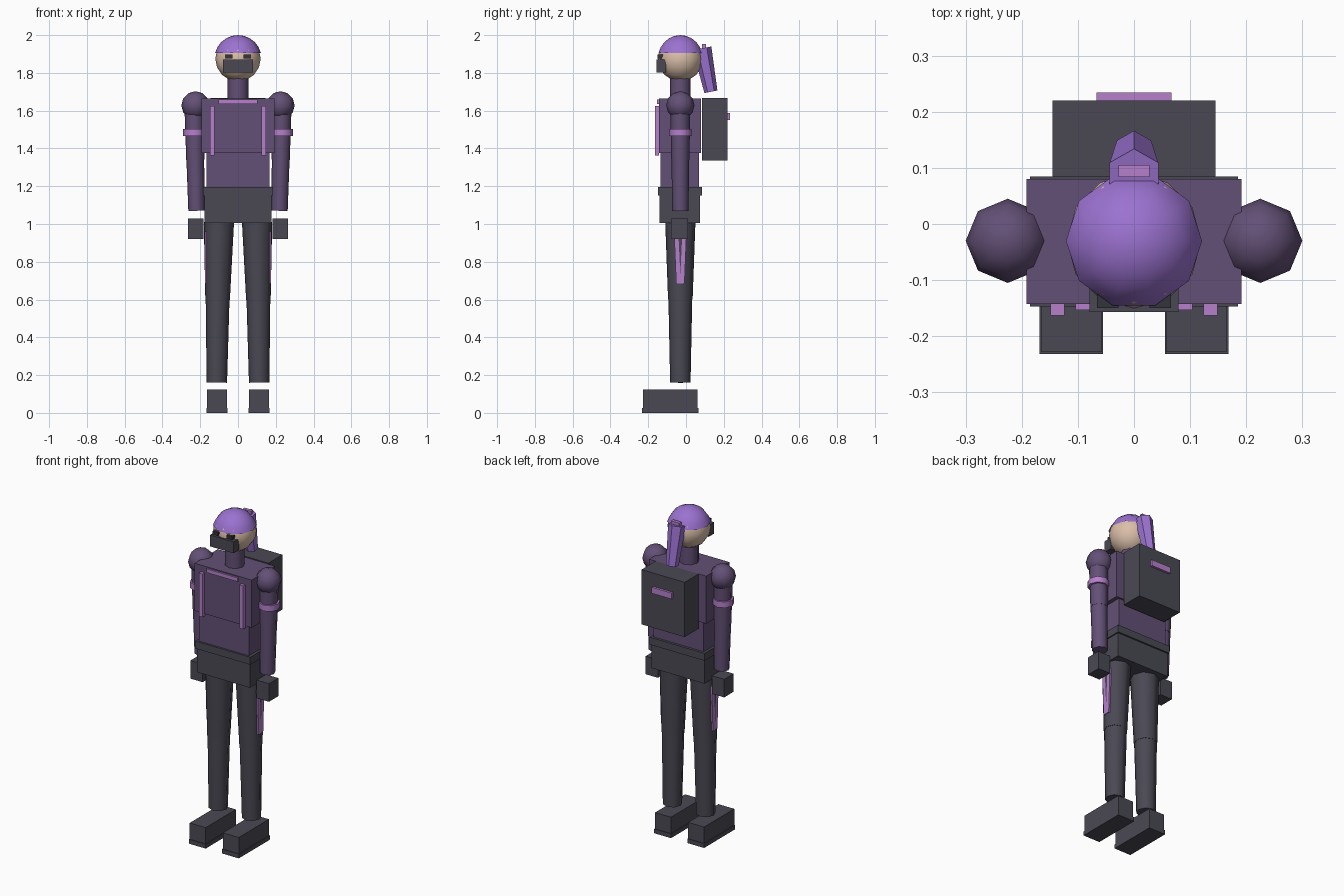
import bpy, bmesh
from math import radians, sin, cos, pi
from mathutils import Vector, Matrix

cube = bpy.data.objects.get("Cube")
if cube:
    bpy.data.objects.remove(cube, do_unlink=True)


def material(name, hex_code):
    srgb = [int(hex_code[i:i + 2], 16) / 255 for i in (0, 2, 4)]
    lin = [c / 12.92 if c <= 0.04045 else ((c + 0.055) / 1.055) ** 2.4 for c in srgb]
    m = bpy.data.materials.new(name)
    m.use_nodes = True
    m.diffuse_color = (*lin, 1)
    m.node_tree.nodes["Principled BSDF"].inputs["Base Color"].default_value = (*lin, 1)
    return m


CLOTH = material("plum cloth", "635076")
DARK = material("charcoal", "4A4954")
EYE = material("eye black", "33333C")
TRIM = material("lilac trim", "B580CB")
HAIR = material("violet hair", "9B72D0")
SKIN = material("skin", "DBBFA9")

BODY_Y = -0.03  # depth of the body axis


def finish(name, bm, mat, smooth=True):
    bmesh.ops.recalc_face_normals(bm, faces=bm.faces)
    mesh = bpy.data.meshes.new(name)
    bm.to_mesh(mesh)
    bm.free()
    mesh.materials.append(mat)
    obj = bpy.data.objects.new(name, mesh)
    bpy.context.collection.objects.link(obj)
    if smooth:
        bpy.ops.object.select_all(action="DESELECT")
        obj.select_set(True)
        bpy.context.view_layer.objects.active = obj
        bpy.ops.object.shade_smooth_by_angle(angle=radians(50))
    return obj


def box(name, mat, x, y, z, taper=1.0):
    """Box from (min, max) ranges; taper scales the depth of its bottom end."""
    bm = bmesh.new()
    bmesh.ops.create_cube(bm, size=1)
    mid = Vector([(a + b) / 2 for a, b in (x, y, z)])
    size = Vector([b - a for a, b in (x, y, z)])
    for v in bm.verts:
        if v.co.z < 0:
            v.co.y *= taper
        v.co = mid + v.co * size
    return finish(name, bm, mat, smooth=False)


def limb(name, mat, top, bottom, r_top, r_bottom, sides=8, turn=0.0):
    """Tapered cylinder between two points."""
    top, bottom = Vector(top), Vector(bottom)
    axis = top - bottom
    bm = bmesh.new()
    bmesh.ops.create_cone(bm, cap_ends=True, segments=sides, radius1=r_bottom,
                          radius2=r_top, depth=axis.length)
    rot = Vector((0, 0, 1)).rotation_difference(axis).to_matrix().to_4x4()
    bm.transform(Matrix.Translation((top + bottom) / 2) @ rot @ Matrix.Rotation(turn, 4, "Z"))
    return finish(name, bm, mat)


def ball(name, mat, centre, r, segments, rings):
    bm = bmesh.new()
    bmesh.ops.create_uvsphere(bm, u_segments=segments, v_segments=rings, radius=r)
    bm.transform(Matrix.Translation(centre))
    return finish(name, bm, mat)


def dome(name, mat, centre, r, segments, rings, sweep):
    """Open top part of a sphere, swept down from its pole."""
    bm = bmesh.new()
    pole = bm.verts.new((0, 0, r))
    last = None
    for i in range(1, rings + 1):
        a = sweep * i / rings
        ring = [bm.verts.new((r * sin(a) * cos(2 * pi * k / segments),
                              r * sin(a) * sin(2 * pi * k / segments), r * cos(a)))
                for k in range(segments)]
        for k in range(segments):
            n = (k + 1) % segments
            if last:
                bm.faces.new((last[k], ring[k], ring[n], last[n]))
            else:
                bm.faces.new((pole, ring[k], ring[n]))
        last = ring
    bm.transform(Matrix.Translation(centre))
    return finish(name, bm, mat)


# Torso
box("chest", CLOTH, (-0.192, 0.192), (-0.143, 0.08), (1.375, 1.665))
box("waist", CLOTH, (-0.168, 0.168), (-0.135, 0.07), (1.18, 1.375))
box("belt", DARK, (-0.185, 0.185), (-0.147, 0.085), (1.15, 1.195))
box("hips", DARK, (-0.178, 0.178), (-0.14, 0.075), (1.005, 1.15))
box("collar_stripe", TRIM, (-0.104, 0.104), (-0.153, -0.14), (1.635, 1.658))
limb("neck", CLOTH, (0, BODY_Y, 1.79), (0, BODY_Y, 1.66), 0.055, 0.055)

# Head, cap of hair and face
ball("head", SKIN, (0, BODY_Y, 1.875), 0.12, 12, 8)
dome("hair_cap", HAIR, (0, BODY_Y, 1.875), 0.125, 10, 5, radians(76))
box("mask", DARK, (-0.079, 0.079), (-0.157, -0.105), (1.803, 1.872))
limb("ponytail", HAIR, (0, 0.085, 1.93), (0, 0.132, 1.70), 0.05, 0.035, 6)
box("hair_tie", TRIM, (-0.028, 0.028), (0.084, 0.105), (1.925, 1.952))

# Backpack
box("backpack", DARK, (-0.145, 0.145), (0.085, 0.22), (1.335, 1.668))
box("backpack_stripe", TRIM, (-0.067, 0.067), (0.215, 0.234), (1.55, 1.587))

# Paired parts
for side, s in (("left", 1), ("right", -1)):
    def span(a, b):
        return tuple(sorted((s * a, s * b)))

    box(side + "_eye", EYE, span(0.028, 0.066), (-0.15, -0.115), (1.877, 1.897))
    box(side + "_chest_strap", TRIM, span(0.124, 0.149), (-0.163, -0.142), (1.362, 1.625))

    # Arm
    ball(side + "_shoulder", CLOTH, (s * 0.225, BODY_Y, 1.628), 0.075, 8, 6)
    limb(side + "_upper_arm", CLOTH, (s * 0.231, BODY_Y, 1.63), (s * 0.226, BODY_Y, 1.34), 0.053, 0.048)
    limb(side + "_forearm", CLOTH, (s * 0.226, BODY_Y, 1.34), (s * 0.22, BODY_Y, 1.07), 0.047, 0.043)
    limb(side + "_arm_band", TRIM, (s * 0.231, BODY_Y, 1.503), (s * 0.231, BODY_Y, 1.467), 0.06, 0.06)
    box(side + "_hand", DARK, span(0.182, 0.264), (-0.08, 0.01), (0.92, 1.03))

    # Leg
    limb(side + "_thigh", DARK, (s * 0.101, BODY_Y, 1.01), (s * 0.108, BODY_Y, 0.6), 0.08, 0.065)
    limb(side + "_shin", DARK, (s * 0.108, BODY_Y, 0.6), (s * 0.112, BODY_Y, 0.16), 0.063, 0.054)
    box(side + "_thigh_stripe", TRIM, span(0.155, 0.1755), (BODY_Y - 0.033, BODY_Y + 0.033),
        (0.685, 0.96), taper=0.66)
    box(side + "_boot", DARK, span(0.058, 0.165), (-0.228, 0.062), (0.025, 0.125))
    box(side + "_sole", DARK, span(0.055, 0.168), (-0.232, 0.066), (0, 0.026))
